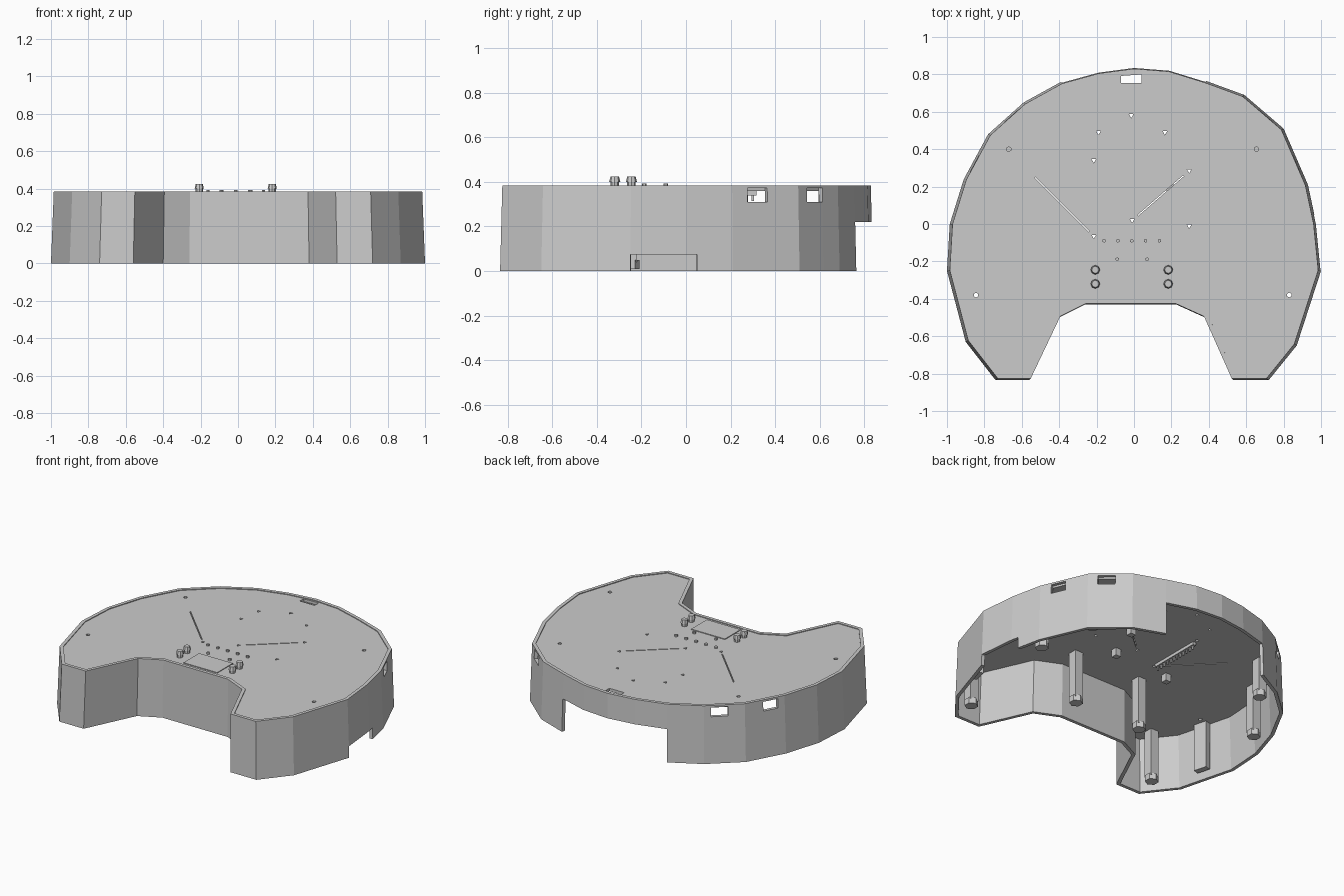
import bpy, bmesh, math
from mathutils import Matrix, Vector

if "Cube" in bpy.data.objects:
    bpy.data.objects.remove(bpy.data.objects["Cube"], do_unlink=True)

HEIGHT, WALL = 0.385, 0.022
LID_TOP, LID_BOTTOM = 0.38, 0.36
GREY = (0.6, 0.6, 0.6, 1)
grey = bpy.data.materials.new("plain grey")
grey.use_nodes = True
grey.diffuse_color = GREY
grey.node_tree.nodes["Principled BSDF"].inputs["Base Color"].default_value = GREY


def finish(name, bm):
    bmesh.ops.recalc_face_normals(bm, faces=bm.faces)
    mesh = bpy.data.meshes.new(name)
    bm.to_mesh(mesh)
    bm.free()
    mesh.materials.append(grey)
    ob = bpy.data.objects.new(name, mesh)
    bpy.context.collection.objects.link(ob)


def box(bm, centre, size, angle=0):
    m = Matrix.Translation(centre) @ Matrix.Rotation(angle, 4, 'Z') @ Matrix.Diagonal((*size, 1))
    bmesh.ops.create_cube(bm, size=1, matrix=m)


def prism(bm, x, y, z0, z1, r, sides, r_top=None):
    bmesh.ops.create_cone(bm, cap_ends=True, segments=sides, radius1=r,
                          radius2=r if r_top is None else r_top, depth=z1 - z0,
                          matrix=Matrix.Translation((x, y, (z0 + z1) / 2)))


def inward(points, d):
    """Mitred inward offset of a counter-clockwise loop."""
    result = []
    for i, p in enumerate(points):
        a = (p - points[i - 1]).normalized()
        b = (points[(i + 1) % len(points)] - p).normalized()
        na, nb = Vector((-a.y, a.x)), Vector((-b.y, b.x))
        result.append(p + (na + nb) * d / (1 + na.dot(nb)))
    return result


# Kidney-shaped outline, counter-clockwise from the front of the right-hand horn
outline = [Vector(p) for p in (
    (-.74, -.835), (-.56, -.835), (-.40, -.5), (-.26, -.43), (.225, -.43),
    (.38, -.5), (.53, -.835), (.72, -.835), (.87, -.65), (1, -.25), (.975, 0),
    (.93, .21), (.8, .51), (.59, .69), (.385, .765), (.19, .825), (0, .84),
    (-.19, .815), (-.39, .76), (-.59, .65), (-.78, .48), (-.91, .24),
    (-.985, 0), (-1, -.25), (-.9, -.63))]
count = len(outline)
top_outline = [Vector((p.x * .985, p.y * .988)) for p in outline]
inner_low, inner_top = inward(outline, WALL), inward(top_outline, WALL)


def wall_point(low, high, i, s, z):
    j = (i + 1) % count
    p = low[i].lerp(low[j], s).lerp(high[i].lerp(high[j], s), z / HEIGHT)
    return (p.x, p.y, z)


def panel(bm, i, s0, s1, z0, z1):
    corners = ((s0, z0), (s1, z0), (s1, z1), (s0, z1))
    out = [bm.verts.new(wall_point(outline, top_outline, i, s, z)) for s, z in corners]
    ins = [bm.verts.new(wall_point(inner_low, inner_top, i, s, z)) for s, z in corners]
    bm.faces.new(out)
    bm.faces.new(ins[::-1])
    for k in range(4):
        m = (k + 1) % 4
        bm.faces.new((out[k], ins[k], ins[m], out[m]))


# Drafted wall with a cable gap at the back, a side notch and four windows
windows = {11: (.23, .53), 12: (.22, .61), 19: (.18, .59), 20: (.46, .83)}
raised = {14: .22, 15: .22, 16: .22, 17: .22, 9: .075}
bm = bmesh.new()
for i in range(count):
    if i in windows:
        a, b = windows[i]
        panel(bm, i, 0, a, 0, HEIGHT)
        panel(bm, i, b, 1, 0, HEIGHT)
        panel(bm, i, a, b, 0, .31)
        panel(bm, i, a, b, .372, HEIGHT)
    elif i == 10:
        panel(bm, i, 0, .24, .075, HEIGHT)
        panel(bm, i, .24, 1, 0, HEIGHT)
    else:
        panel(bm, i, 0, 1, raised.get(i, 0), HEIGHT)
finish("outer_wall", bm)


# Lid, recessed inside the rim, with its holes and slots
def ngon(x, y, r, sides):
    return [Vector((x + r * math.cos(math.tau * k / sides + .5),
                    y + r * math.sin(math.tau * k / sides + .5))) for k in range(sides)]


def slot(a, b, width):
    a, b = Vector(a), Vector(b)
    d = (b - a).normalized() * width / 2
    side = Vector((-d.y, d.x))
    return [a - side, b - side, b + side, a + side]


loops = [inner_top, slot((-.07, .777), (.04, .777), .045),
         slot((-.53, .25), (-.24, -.04), .006), slot((.02, .045), (.265, .258), .006)]
for x, y in ((-.015, .58), (-.19, .49), (.165, .49), (-.215, .34), (.295, .285),
             (.295, -.01), (-.215, -.065), (-.01, .02)):
    loops.append(ngon(x, y, .014, 3))
for x, y in ((-.67, .4), (.655, .4), (-.845, -.38), (.83, -.38)):
    loops.append(ngon(x, y, .013, 6))

bm = bmesh.new()
rings = []
for z in (LID_TOP, LID_BOTTOM):
    level = [[bm.verts.new((p.x, p.y, z)) for p in loop] for loop in loops]
    edges = [bm.edges.new((ring[k - 1], ring[k])) for ring in level for k in range(len(ring))]
    bmesh.ops.triangle_fill(bm, use_beauty=True, use_dissolve=False, edges=edges,
                            normal=(0, 0, 1))
    rings.append(level)
for upper, lower in zip(*rings):
    for k in range(len(upper)):
        bm.faces.new((upper[k - 1], upper[k], lower[k], lower[k - 1]))
finish("lid", bm)

# Mounting posts with hexagonal feet under the lid
bm = bmesh.new()
for side in (-1, 1):
    for x, y, foot in ((.715, -.685, .01), (.25, -.25, .01), (.84, .13, .01), (.66, .4, .1)):
        box(bm, (side * x, y, (foot + .03 + LID_BOTTOM) / 2), (.06, .06, LID_BOTTOM - foot - .03))
        prism(bm, side * x, y, foot, foot + .04, .042, 6)
    box(bm, (side * .89, -.42, .2), (.04, .09, .32), side * math.radians(-15))
for x, y in ((.19, .2), (.09, -.06), (-.34, -.1)):
    box(bm, (x, y, .335), (.04, .04, .05))
finish("mounting_posts", bm)

# Pin header bar below the lid
bm = bmesh.new()
box(bm, (-.215, .137, .35), (.025, .36, .02))
for i in range(12):
    box(bm, (-.215, -.03 + i * .03, .33), (.01, .01, .03))
finish("pin_header", bm)

# Four push buttons beside the display
bm = bmesh.new()
for x in (-.207, .183):
    for y in (-.245, -.32):
        prism(bm, x, y, .37, .405, .019, 8)
        prism(bm, x, y, .4, .424, .025, 8, .019)
finish("push_buttons", bm)

# Small indicator lamps
bm = bmesh.new()
for i in range(5):
    prism(bm, -.16 + i * .074, -.09, .37, .392, .01, 6)
for x in (-.09, .07):
    prism(bm, x, -.188, .37, .392, .01, 6)
finish("indicator_lamps", bm)

# Flat display plate
bm = bmesh.new()
box(bm, (-.01, -.302, .3815), (.25, .165, .007))
finish("display", bm)
